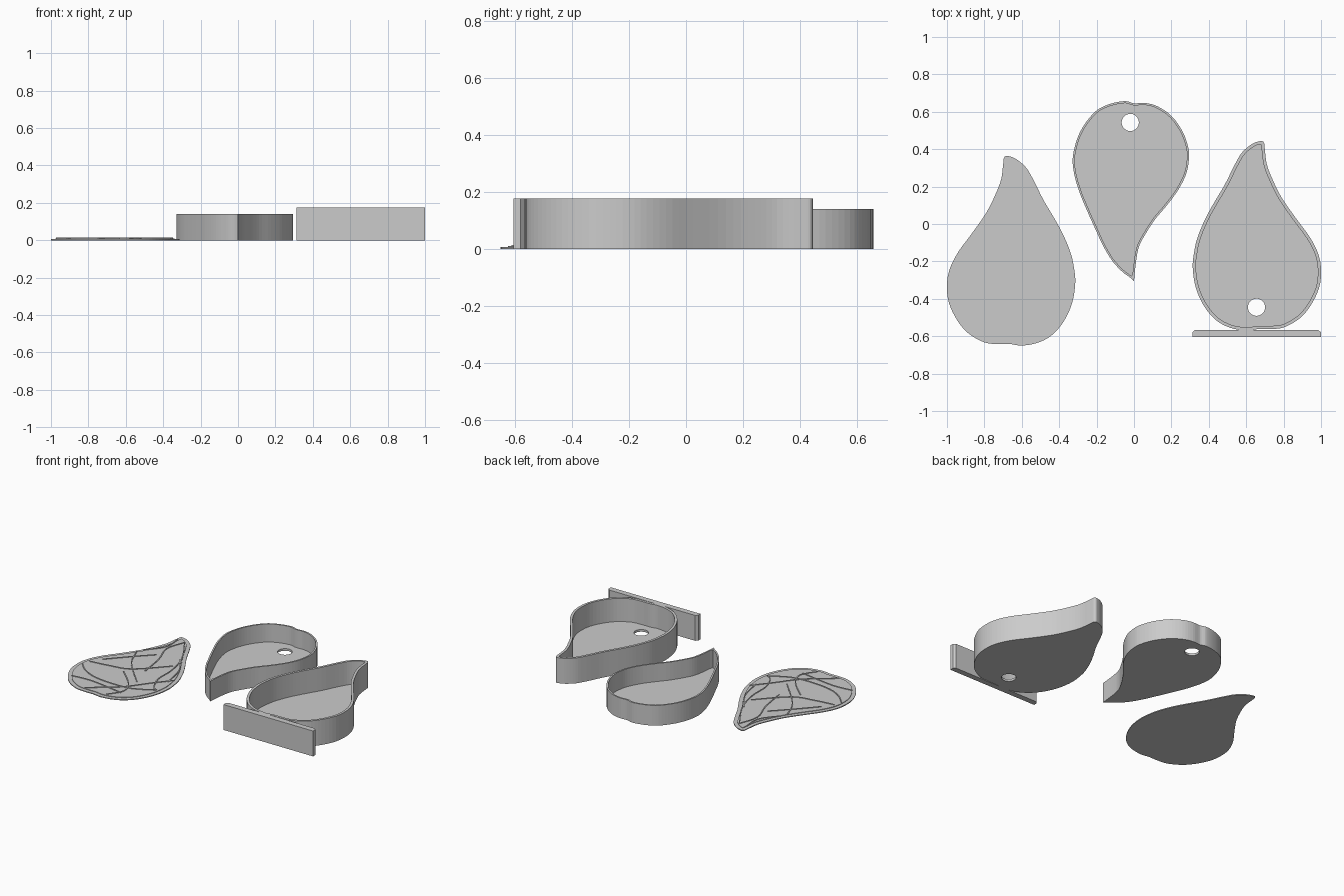
import bpy, bmesh, math
from mathutils import Vector

if "Cube" in bpy.data.objects:
    bpy.data.objects.remove(bpy.data.objects["Cube"])

grey = bpy.data.materials.new("plain_grey")
grey.diffuse_color = (0.6, 0.6, 0.6, 1)
grey.use_nodes = True
grey.node_tree.nodes["Principled BSDF"].inputs["Base Color"].default_value = grey.diffuse_color


def smooth(pts, steps=4):
    """Open Catmull-Rom curve through the points."""
    p = [Vector(q) for q in pts]
    p = [p[0]] + p + [p[-1]]
    out = []
    for a, b, c, d in zip(p, p[1:], p[2:], p[3:]):
        for i in range(steps):
            t = i / steps
            out.append(0.5 * (2 * b + (c - a) * t + (2 * a - 5 * b + 4 * c - d) * t * t
                              + (3 * b - a - 3 * c + d) * t ** 3))
    return out + [p[-1]]


def closed(pts):
    """Closed smooth outline with its corner at the first point."""
    return smooth(pts + [pts[0]])[:-1]


def edge_distance(p, loop):
    best = 9.0
    for a, b in zip(loop, loop[1:] + loop[:1]):
        t = max(0, min(1, (p - a).dot(b - a) / (b - a).length_squared))
        best = min(best, (p - a.lerp(b, t)).length)
    return best


def inset(loop, d):
    """Inward offset, dropping points that fold over in the narrow tip."""
    area = sum(a.x * b.y - b.x * a.y for a, b in zip(loop, loop[1:] + loop[:1]))
    s = 1 if area > 0 else -1
    out = []
    for i, p in enumerate(loop):
        t = (loop[(i + 1) % len(loop)] - loop[i - 1]).normalized()
        q = p + Vector((-t.y, t.x)) * d * s
        if edge_distance(q, loop) > d * 0.96:
            out.append(q)
    return out


def circle(x, y, r, n=32):
    return [Vector((x + r * math.cos(2 * math.pi * i / n),
                    y + r * math.sin(2 * math.pi * i / n))) for i in range(n)]


def ring(bm, loop, z):
    vs = [bm.verts.new((p.x, p.y, z)) for p in loop]
    es = [bm.edges.new((a, b)) for a, b in zip(vs, vs[1:] + vs[:1])]
    return vs, es


def sides(bm, low, high):
    n = len(low)
    for i in range(n):
        j = (i + 1) % n
        bm.faces.new((low[i], low[j], high[j], high[i]))


def fill(bm, edges):
    bmesh.ops.triangle_fill(bm, use_beauty=True, edges=edges)


def finish(bm, name):
    bmesh.ops.recalc_face_normals(bm, faces=bm.faces[:])
    me = bpy.data.meshes.new(name)
    bm.to_mesh(me)
    bm.free()
    me.materials.append(grey)
    ob = bpy.data.objects.new(name, me)
    bpy.context.collection.objects.link(ob)
    return ob


def prism(name, loop, z0, z1):
    bm = bmesh.new()
    lv, le = ring(bm, loop, z0)
    hv, he = ring(bm, loop, z1)
    sides(bm, lv, hv)
    fill(bm, le)
    fill(bm, he)
    return finish(bm, name)


def tray(name, outer, wall, floor, height, hole):
    """Open tray with a thin wall and a round hole through its floor."""
    bm = bmesh.new()
    inner = inset(outer, wall)
    ob, obe = ring(bm, outer, 0)
    ot, ote = ring(bm, outer, height)
    ib, ibe = ring(bm, inner, floor)
    it, ite = ring(bm, inner, height)
    hb, hbe = ring(bm, hole, 0)
    ht, hte = ring(bm, hole, floor)
    for low, high in ((ob, ot), (ib, it), (hb, ht)):
        sides(bm, low, high)
    fill(bm, obe + hbe)
    fill(bm, ibe + hte)
    fill(bm, ote + ite)
    return finish(bm, name)


# Drop outline shared by the tall tray and, mirrored, by the lid
drop = [(.68, .445), (.635, .43), (.58, .385), (.54, .32), (.485, .21), (.42, .10),
        (.375, .015), (.337, -.08), (.32, -.16), (.314, -.235), (.33, -.34),
        (.375, -.44), (.44, -.515), (.515, -.555), (.60, -.57), (.66, -.562),
        (.72, -.562), (.80, -.553), (.885, -.505), (.945, -.435), (.99, -.34),
        (1.0, -.245), (.985, -.16), (.94, -.07), (.87, .025), (.79, .14),
        (.74, .24), (.71, .32), (.70, .395), (.695, .435)]
tray("tall_tray", closed(drop), .017, .015, .176, circle(.655, -.445, .046))

# Upright stand plate against the round end of the tall tray
plate = [(.312, -.605), (1, -.605), (1, -.58), (.985, -.566), (.327, -.566), (.312, -.58)]
prism("stand_plate", [Vector(p) for p in plate], 0, .176)

# Shorter tray, pointing the other way
small = [(0, -.305), (-.02, -.287), (-.064, -.254), (-.118, -.195), (-.166, -.115),
         (-.203, -.035), (-.246, .06), (-.289, .163), (-.316, .25), (-.328, .33),
         (-.32, .40), (-.294, .48), (-.25, .553), (-.193, .612), (-.118, .645),
         (-.045, .657), (0, .645), (.06, .647), (.128, .628), (.203, .575),
         (.262, .49), (.292, .40), (.292, .33), (.276, .26), (.235, .18),
         (.176, .10), (.112, .024), (.06, -.056), (.027, -.12), (.011, -.20)]
tray("short_tray", closed(small), .011, .015, .14, circle(-.02, .543, .046))

# Flat lid with a raised panel
lid = closed([(-x, y - .08) for x, y in drop])
prism("lid_base", lid, 0, .006)
prism("lid_panel", inset(lid, .025), .006, .010)

# Thin raised veins on the lid
veins = [
    [(-.62, .30), (-.50, .10), (-.45, -.08), (-.445, -.24), (-.40, -.35), (-.36, -.38)],
    [(-.97, -.32), (-.90, -.39), (-.80, -.44), (-.66, -.46), (-.50, -.45), (-.36, -.38)],
    [(-.35, -.20), (-.45, -.32), (-.55, -.45), (-.66, -.54), (-.75, -.61)],
    [(-.68, .31), (-.68, .18), (-.77, .06)],
    [(-.62, .30), (-.66, .16), (-.61, 0), (-.58, -.19)],
    [(-.95, -.27), (-.80, -.25), (-.66, -.21), (-.48, -.03)],
    [(-.79, .02), (-.72, -.14), (-.53, -.35)],
    [(-.92, -.51), (-.77, -.50), (-.52, -.54)],
    [(-.69, -.27), (-.56, -.40), (-.52, -.51), (-.58, -.61)],
    [(-.90, -.20), (-.77, -.06), (-.66, .05)],
    [(-.50, .08), (-.41, -.06), (-.37, -.24)],
]
for i, pts in enumerate(veins):
    path = smooth(pts)
    left, right = [], []
    for j, p in enumerate(path):
        t = (path[min(j + 1, len(path) - 1)] - path[max(j - 1, 0)]).normalized()
        n = Vector((-t.y, t.x)) * .0035
        left.append(p + n)
        right.append(p - n)
    prism(f"lid_vein_{i + 1}", left + right[::-1], .009, .014)
